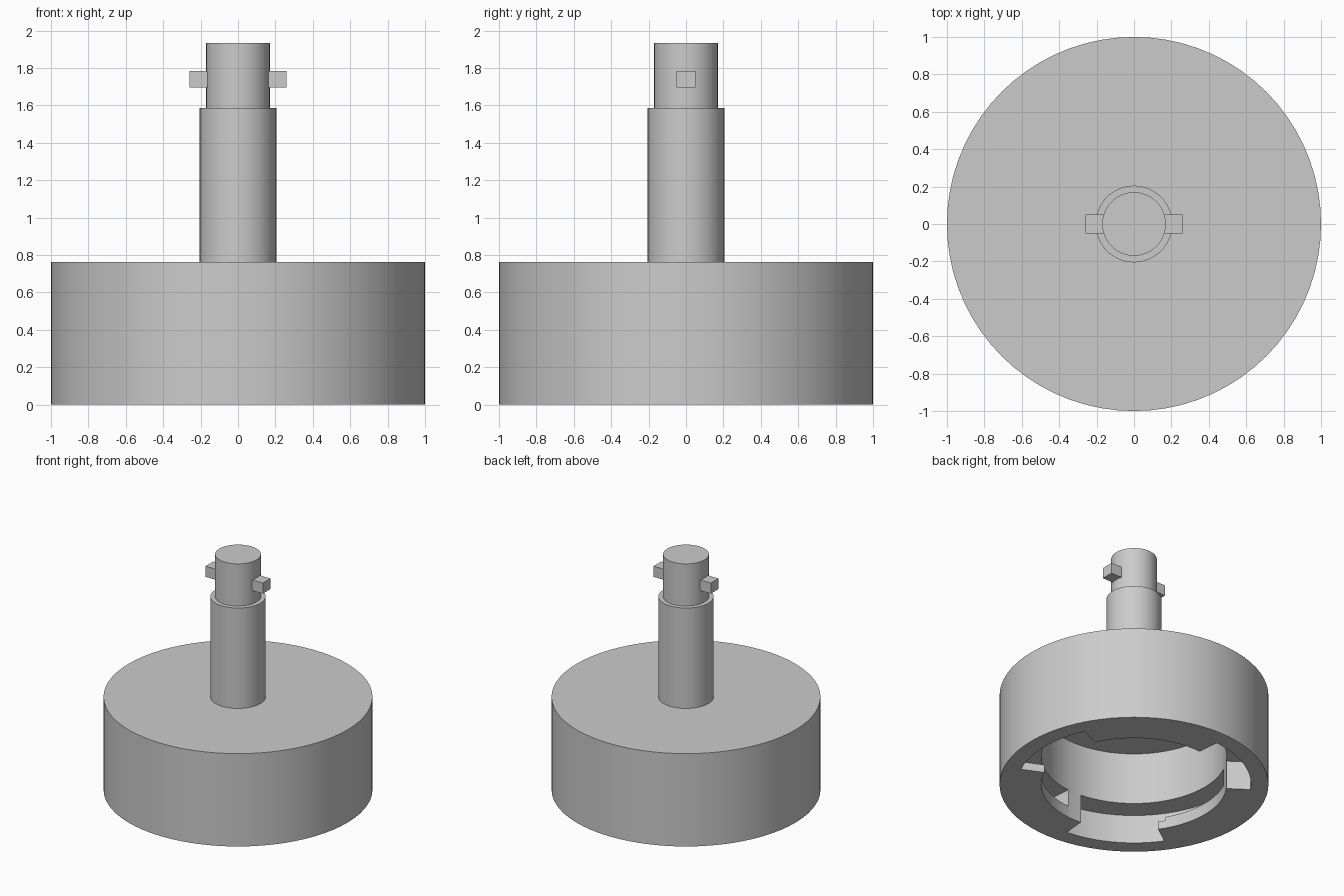
import bpy, bmesh
from math import radians, cos, sin

cube = bpy.data.objects.get("Cube")
if cube:
    bpy.data.objects.remove(cube, do_unlink=True)

SEGMENTS = 72
BORE, GROOVE, RIM = 0.69, 0.87, 1.0          # socket radii
ENTRY, LIP, SHELF, CEILING, TOP = 0.065, 0.095, 0.235, 0.66, 0.762   # socket heights

grey = bpy.data.materials.new("plain grey")
grey.use_nodes = True
colour = (0.6, 0.6, 0.6, 1)
grey.diffuse_color = colour
grey.node_tree.nodes["Principled BSDF"].inputs["Base Color"].default_value = colour


def finish(name, bm, smooth=True):
    bmesh.ops.recalc_face_normals(bm, faces=bm.faces)
    mesh = bpy.data.meshes.new(name)
    bm.to_mesh(mesh)
    bm.free()
    mesh.materials.append(grey)
    obj = bpy.data.objects.new(name, mesh)
    bpy.context.collection.objects.link(obj)
    if smooth:
        bpy.ops.object.select_all(action="DESELECT")
        obj.select_set(True)
        bpy.context.view_layer.objects.active = obj
        bpy.ops.object.shade_smooth_by_angle(angle=radians(30))
    return obj


def lathe(name, profile):
    """Turn an (r, z) profile around the upright axis."""
    bm = bmesh.new()
    verts = [bm.verts.new((r, 0, z)) for r, z in profile]
    edges = [bm.edges.new(pair) for pair in zip(verts, verts[1:])]
    bmesh.ops.spin(bm, geom=verts + edges, cent=(0, 0, 0), axis=(0, 0, 1),
                   angle=radians(360), steps=SEGMENTS, use_duplicate=False)
    bmesh.ops.remove_doubles(bm, verts=bm.verts, dist=0.0001)
    return finish(name, bm)


def sector(name, start, end, height):
    """Curved block filling the groove between two angles, from z = 0 up."""
    bm = bmesh.new()
    section = [(BORE, 0), (GROOVE, 0), (GROOVE, height), (BORE, height)]
    a = radians(start)
    face = bm.faces.new([bm.verts.new((r * cos(a), r * sin(a), z)) for r, z in section])
    cap = face.copy()
    steps = round((end - start) * SEGMENTS / 360)
    bmesh.ops.spin(bm, geom=[cap], cent=(0, 0, 0), axis=(0, 0, 1),
                   angle=radians(end - start), steps=steps, use_duplicate=False)
    bmesh.ops.remove_doubles(bm, verts=bm.verts, dist=0.0001)
    return finish(name, bm)


# Hollow round base with a wide groove at its mouth
lathe("base_socket", [(0, TOP), (RIM, TOP), (RIM, 0), (GROOVE, 0), (GROOVE, SHELF),
                      (BORE, SHELF), (BORE, CEILING), (0, CEILING)])

# Bayonet lips between the entry slots, each closed by a full-height stop
for i in range(3):
    turn = i * 120
    sector(f"bayonet_stop_{i + 1}", turn + 25, turn + 35, SHELF)
    sector(f"bayonet_lip_{i + 1}", turn + 35, turn + 90, LIP)
    sector(f"bayonet_lip_entry_{i + 1}", turn + 90, turn + 95, ENTRY)

# Stepped shaft
lathe("shaft", [(0.205, TOP), (0.205, 1.586), (0.17, 1.586), (0.17, 1.932), (0, 1.932)])

# Locking pins on both sides of the shaft
for name, side in (("left_pin", 1), ("right_pin", -1)):
    bm = bmesh.new()
    bmesh.ops.create_cube(bm, size=1)
    bmesh.ops.scale(bm, vec=(0.1, 0.1, 0.087), verts=bm.verts)
    bmesh.ops.translate(bm, vec=(side * 0.21, 0, 1.74), verts=bm.verts)
    finish(name, bm, smooth=False)
